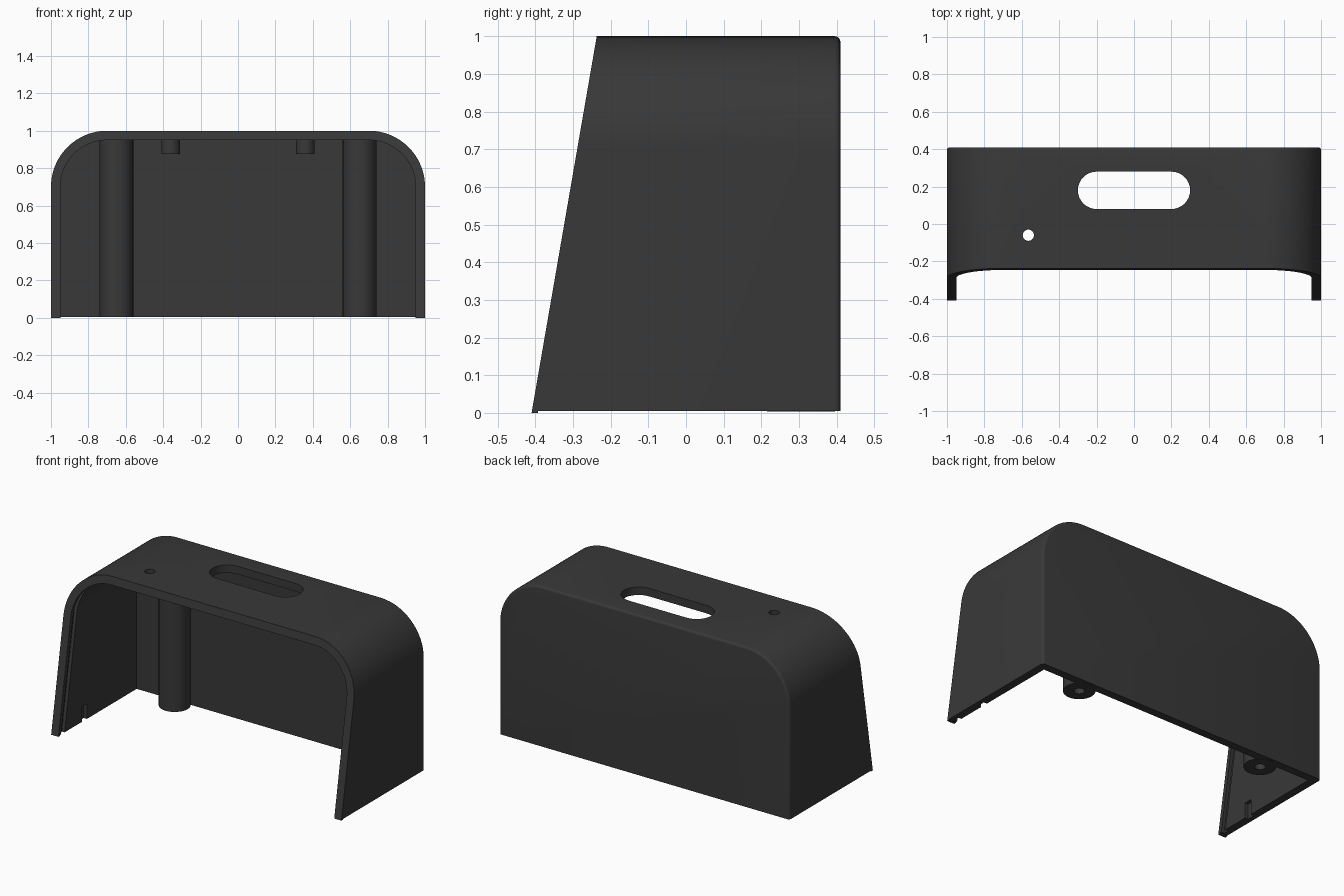
import bpy, bmesh, math
from mathutils import Vector

cube = bpy.data.objects.get("Cube")
if cube:
    bpy.data.objects.remove(cube, do_unlink=True)

HALF, DEPTH, RADIUS, WALL, BASE = 1.0, 0.41, 0.3, 0.05, 0.0
LEAN = 0.173          # how far the front leans back over the height

mat = bpy.data.materials.new("charcoal plastic")
mat.use_nodes = True
mat.diffuse_color = (0.04, 0.04, 0.04, 1)
mat.node_tree.nodes["Principled BSDF"].inputs["Base Color"].default_value = (0.04, 0.04, 0.04, 1)


def front(shift):
    """Sloping front plane, moved back by shift."""
    return lambda z: -DEPTH + LEAN * z + shift


def flat(y):
    return lambda z: y


def arch(offset, bottom, steps=24):
    """Arch outline with rounded shoulders, inset by offset."""
    c, r = HALF - RADIUS, RADIUS - offset
    pts = [(HALF - offset, bottom)]
    for side in (1, -1):
        for i in range(steps + 1):
            a = math.pi / 2 * (i / steps if side > 0 else 1 - i / steps)
            pts.append((side * (c + r * math.cos(a)), c + r * math.sin(a)))
    return pts + [(offset - HALF, bottom)]


def finish(name, bm):
    bmesh.ops.recalc_face_normals(bm, faces=bm.faces)
    mesh = bpy.data.meshes.new(name)
    bm.to_mesh(mesh)
    bm.free()
    mesh.materials.append(mat)
    obj = bpy.data.objects.new(name, mesh)
    bpy.context.collection.objects.link(obj)
    return obj


def loft(name, rings, bottom):
    """Solid through arch outlines; each ring is (inset, depth function)."""
    bm = bmesh.new()
    loops = [[bm.verts.new((x, fy(z), z)) for x, z in arch(off, bottom)] for off, fy in rings]
    for a, b in zip(loops, loops[1:]):
        for i in range(len(a)):
            j = (i + 1) % len(a)
            bm.faces.new((a[i], a[j], b[j], b[i]))
    bm.faces.new(loops[0])
    bm.faces.new(loops[-1])
    return finish(name, bm)


def column(name, x, y, r, z0, z1, stretch=0.0, steps=32):
    """Upright cylinder, or a round-ended slot when stretched along x."""
    bm = bmesh.new()
    ring = []
    for side in (1, -1):
        for i in range(steps // 2 + (1 if stretch else 0)):
            a = 2 * math.pi * i / steps - side * math.pi / 2
            ring.append(bm.verts.new((x + side * stretch + r * math.cos(a), y + r * math.sin(a), z0)))
    face = bm.faces.new(ring)
    top = bmesh.ops.extrude_face_region(bm, geom=[face])["geom"]
    bmesh.ops.translate(bm, vec=(0, 0, z1 - z0), verts=[v for v in top if isinstance(v, bmesh.types.BMVert)])
    return finish(name, bm)


def box(name, lo, hi):
    bm = bmesh.new()
    lo, hi = Vector(lo), Vector(hi)
    bmesh.ops.create_cube(bm, size=1)
    for v in bm.verts:
        v.co = (lo + hi) / 2 + v.co * (hi - lo)
    return finish(name, bm)


def cut(obj, cutter):
    cutter.hide_render = True
    mod = obj.modifiers.new("cut", "BOOLEAN")
    mod.operation, mod.solver, mod.object = "DIFFERENCE", "EXACT", cutter
    bpy.context.view_layer.objects.active = obj
    bpy.ops.object.modifier_apply(modifier=mod.name)
    bpy.data.objects.remove(cutter, do_unlink=True)


# Housing shell with a softly rounded rear edge
edge = 0.015
rings = [(0, front(0))]
for k in range(5):
    a = math.pi / 2 * k / 4
    rings.append((edge * (1 - math.cos(a)), flat(DEPTH - edge + edge * math.sin(a))))
shell = loft("housing_shell", rings, BASE)

# Hollow interior and the panel groove behind the front lip
cut(shell, loft("cavity_cutter", [(WALL, flat(-0.7)), (WALL, flat(DEPTH - WALL))], -0.1))
cut(shell, loft("groove_cutter", [(0.03, front(0.025)), (0.03, front(0.06))], -0.1))

# Underside raised slightly behind the front feet
cut(shell, box("underside_cutter", (-1.2, -0.393, -0.1), (1.2, 0.6, 0.005)))

# Handle slot and button hole in the top
cut(shell, column("slot_cutter", 0, 0.18, 0.1, 0.8, 1.2, stretch=0.2))
cut(shell, column("hole_cutter", -0.565, -0.06, 0.03, 0.8, 1.2))

# Clip recesses low on the inner side walls
for s in (1, -1):
    xs = sorted((s * 0.9, s * 0.972))
    cut(shell, box("recess_cutter", (xs[0], -0.18, -0.1), (xs[1], -0.13, 0.1)))

parts = [shell]
for side, s in (("left", 1), ("right", -1)):
    # Screw posts along the rear wall
    post = column(side + "_screw_post", s * 0.65, 0.305, 0.09, 0.004, 0.96)
    cut(post, column("screw_cutter", s * 0.65, 0.305, 0.03, -0.1, 0.3))
    # Short bosses under the top beside the slot
    boss = column(side + "_boss", s * 0.36, 0.18, 0.05, 0.875, 0.96)
    cut(boss, column("boss_cutter", s * 0.36, 0.18, 0.02, 0.8, 0.94))
    parts += [post, boss]

# Smooth curved walls, keep hard edges
bpy.ops.object.select_all(action="DESELECT")
for obj in parts:
    obj.select_set(True)
bpy.context.view_layer.objects.active = shell
bpy.ops.object.shade_smooth_by_angle(angle=math.radians(30))
